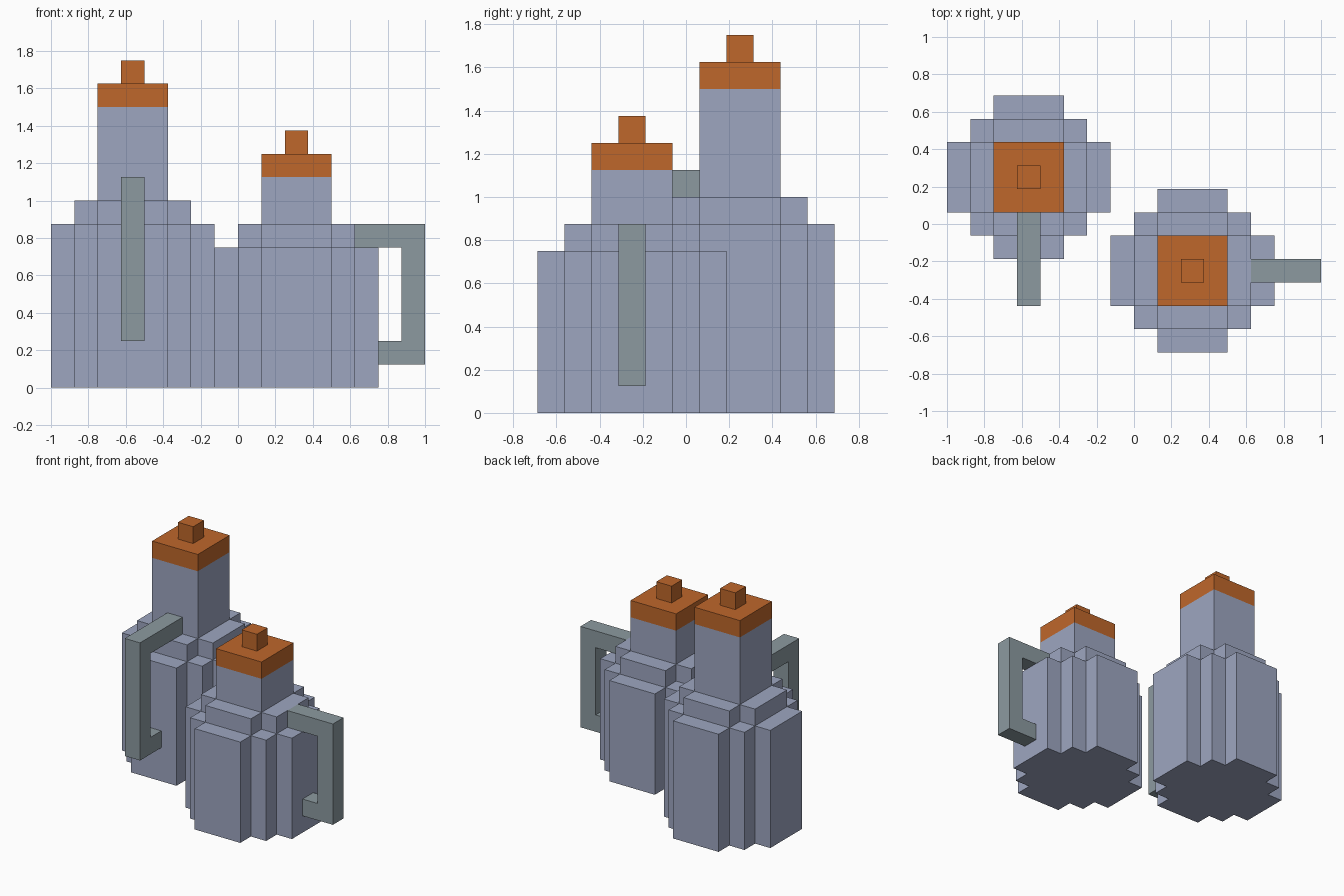
import bpy, bmesh
from mathutils import Matrix, Vector
from math import radians

cube = bpy.data.objects.get("Cube")
if cube:
    bpy.data.objects.remove(cube, do_unlink=True)

U = 0.125  # one grid block


def material(name, rgb):
    m = bpy.data.materials.new(name)
    m.use_nodes = True
    m.diffuse_color = (*rgb, 1)
    bsdf = next(n for n in m.node_tree.nodes if n.type == 'BSDF_PRINCIPLED')
    bsdf.inputs["Base Color"].default_value = (*rgb, 1)
    return m


CLAY = material("pale blue grey", (0.337, 0.381, 0.527))
HANDLE = material("grey green", (0.262, 0.323, 0.352))
CORK = material("burnt orange", (0.521, 0.136, 0.024))


def prism(name, outline, low, high, mat, matrix):
    """Extrude a flat outline (in blocks) from low to high, then place it."""
    bm = bmesh.new()
    face = bm.faces.new([bm.verts.new((x * U, y * U, low * U)) for x, y in outline])
    top = bmesh.ops.extrude_face_region(bm, geom=[face])
    verts = [v for v in top["geom"] if isinstance(v, bmesh.types.BMVert)]
    bmesh.ops.translate(bm, verts=verts, vec=(0, 0, (high - low) * U))
    bm.transform(matrix)
    bmesh.ops.recalc_face_normals(bm, faces=bm.faces)
    mesh = bpy.data.meshes.new(name)
    bm.to_mesh(mesh)
    bm.free()
    mesh.materials.append(mat)
    obj = bpy.data.objects.new(name, mesh)
    bpy.context.collection.objects.link(obj)
    return obj


def four_way(quarter):
    """Repeat one quarter of an outline around the centre."""
    points = []
    for _ in range(4):
        points += quarter
        quarter = [(-y, x) for x, y in quarter]
    return points


ROUND = four_way([(3.5, 1.5), (2.5, 1.5), (2.5, 2.5), (1.5, 2.5), (1.5, 3.5)])
CROSS = four_way([(2.5, 1.5), (1.5, 1.5), (1.5, 2.5)])
SQUARE = four_way([(1.5, 1.5)])
KNOB = four_way([(0.5, 0.5)])


def jug(label, centre, body, neck, handle_reach, handle_start, handle_low, handle_high, turn):
    place = Matrix.Translation(Vector((*centre, 0)))
    # Stepped body, shoulder and neck
    prism(label + "_body", ROUND, 0, body, CLAY, place)
    prism(label + "_shoulder", CROSS, body, body + 1, CLAY, place)
    prism(label + "_neck", SQUARE, body + 1, neck, CLAY, place)
    # Stopper and its knob
    prism(label + "_stopper", SQUARE, neck, neck + 1, CORK, place)
    prism(label + "_stopper_knob", KNOB, neck + 1, neck + 2, CORK, place)
    # C-shaped handle, drawn upright and turned to face outwards
    r, a, b = handle_reach, handle_low, handle_high
    outline = [(3.5, a), (r, a), (r, b), (handle_start, b),
               (handle_start, b - 1), (r - 1, b - 1), (r - 1, a + 1), (3.5, a + 1)]
    spin = Matrix.Rotation(radians(turn), 4, 'Z') @ Matrix.Rotation(radians(90), 4, 'X')
    prism(label + "_handle", outline, -0.5, 0.5, HANDLE, place @ spin)


jug("tall_jug", (-4.5 * U, 2 * U), 7, 12, 5.5, 1.5, 2, 9, -90)
jug("short_jug", (2.5 * U, -2 * U), 6, 9, 5.5, 2.5, 1, 7, 0)
